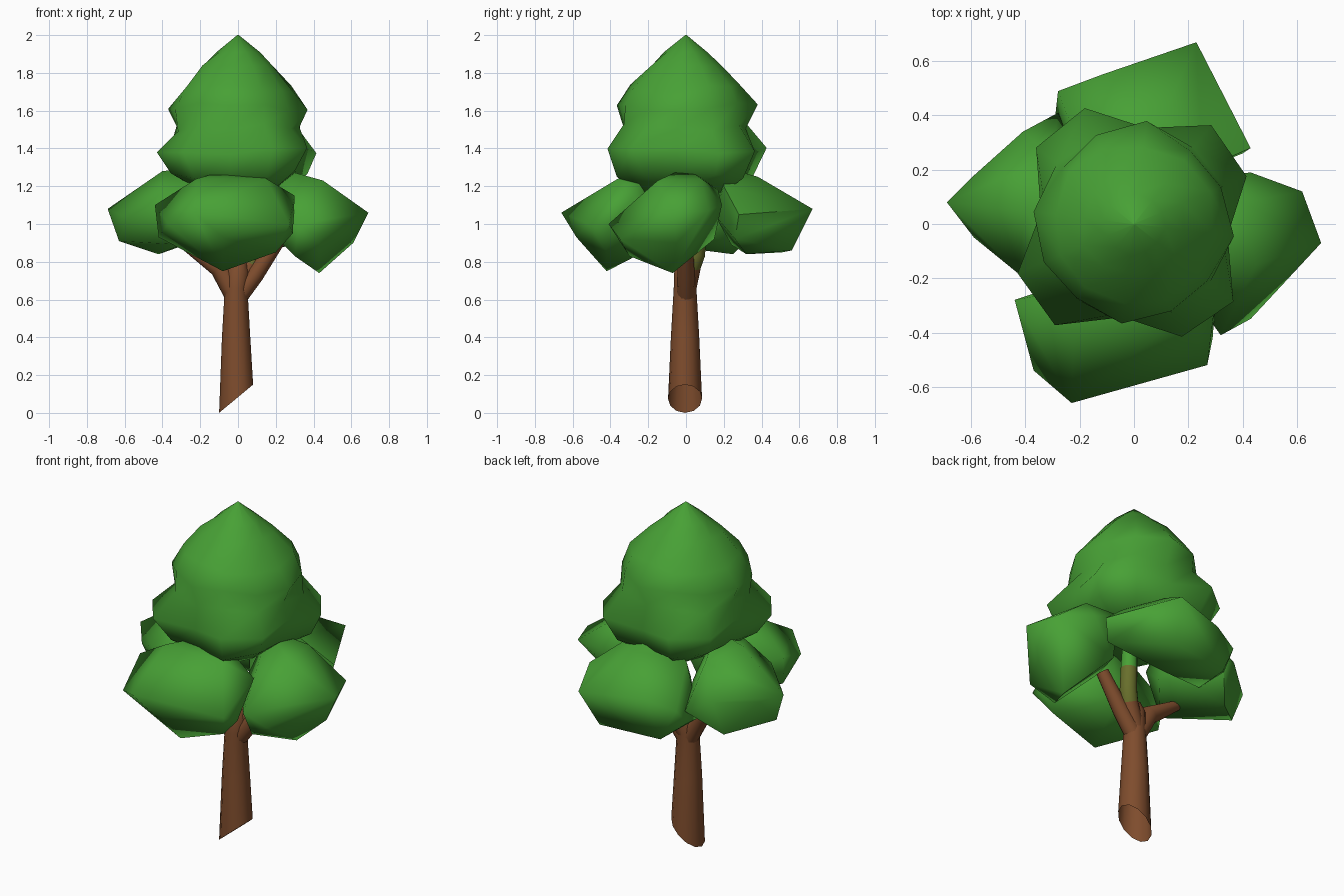
import bpy, bmesh, math
from mathutils import Vector

cube = bpy.data.objects.get("Cube")
if cube:
    bpy.data.objects.remove(cube)


def material(name, color):
    mat = bpy.data.materials.new(name)
    mat.use_nodes = True
    mat.diffuse_color = (*color, 1)
    mat.node_tree.nodes["Principled BSDF"].inputs["Base Color"].default_value = (*color, 1)
    return mat


leaf_green = material("leaf_green", (0.064, 0.355, 0.036))
bark_brown = material("bark_brown", (0.21, 0.073, 0.026))
moss_olive = material("moss_olive", (0.14, 0.16, 0.025))


def finish(name, bm, mats, sharp_angle):
    """Turn a bmesh into a smooth shaded object."""
    bmesh.ops.recalc_face_normals(bm, faces=bm.faces)
    mesh = bpy.data.meshes.new(name)
    bm.to_mesh(mesh)
    bm.free()
    for mat in mats:
        mesh.materials.append(mat)
    obj = bpy.data.objects.new(name, mesh)
    bpy.context.collection.objects.link(obj)
    bpy.ops.object.select_all(action="DESELECT")
    obj.select_set(True)
    bpy.context.view_layer.objects.active = obj
    bpy.ops.object.shade_smooth_by_angle(angle=math.radians(sharp_angle))
    return obj


def skin(bm, rings):
    """Bridge rings of points with quads, leaving the ends open."""
    loops = [[bm.verts.new(p) for p in ring] for ring in rings]
    count = len(loops[0])
    for low, high in zip(loops, loops[1:]):
        for i in range(count):
            j = (i + 1) % count
            bm.faces.new((low[i], low[j], high[j], high[i]))
    return loops


def tube(name, path, radii, mats, slant=0, sides=12):
    """Round tapering limb; slant shears the lowest ring into a sloped cut."""
    points = [Vector(p) for p in path]
    rings = []
    for i, (center, radius) in enumerate(zip(points, radii)):
        along = points[min(i + 1, len(points) - 1)] - points[max(i - 1, 0)]
        turn = Vector((0, 0, 1)).rotation_difference(along)
        ring = []
        for k in range(sides):
            a = math.tau * k / sides
            p = center + turn @ Vector((math.cos(a), math.sin(a), 0)) * radius
            if i == 0:
                p.z += slant * (p.x - center.x)
            ring.append(p)
        rings.append(ring)
    bm = bmesh.new()
    skin(bm, rings)
    return finish(name, bm, mats, 50)


def leaf_clump(name, points):
    """Faceted leaf mass wrapped tightly around a few corner points."""
    bm = bmesh.new()
    for p in points:
        bm.verts.new(p)
    result = bmesh.ops.convex_hull(bm, input=bm.verts)
    loose = {g for g in result["geom_interior"] if isinstance(g, bmesh.types.BMVert)}
    bmesh.ops.delete(bm, geom=list(loose), context="VERTS")
    finish(name, bm, [leaf_green], 65)


# Hollow trunk with a sloped cut at the foot
tube("trunk", [(-0.01, -0.005, 0.075), (-0.01, -0.005, 0.4), (-0.01, -0.005, 0.66),
               (0, 0, 0.75), (0.01, 0.005, 0.8)],
     [0.09, 0.075, 0.06, 0.062, 0.04], [bark_brown], slant=0.83)

# Central stem, mossy and then green as it enters the leaves
stem = tube("stem", [(0, 0, 0.66), (0.06, 0.03, 0.78), (0.085, 0.055, 0.84),
                     (0.085, 0.06, 0.96), (0.07, 0.06, 1.3)],
            [0.055, 0.05, 0.047, 0.045, 0.035], [bark_brown, moss_olive, leaf_green])
for face in stem.data.polygons:
    face.material_index = (face.center.z > 0.78) + (face.center.z > 0.96)

# Side branches
tube("left_branch", [(-0.01, 0, 0.6), (0.09, 0, 0.73), (0.22, 0, 0.92)],
     [0.05, 0.046, 0.035], [bark_brown])
tube("right_branch", [(-0.01, 0, 0.6), (-0.1, 0, 0.77), (-0.32, 0, 0.92)],
     [0.05, 0.052, 0.025], [bark_brown])

# Lower leaf clumps, one on each side, rising into the crown
leaf_clump("left_leaves", [
    (0.69, -0.07, 1.06), (0.62, 0.12, 1.07), (0.43, 0.19, 1.1), (0.43, -0.07, 0.74),
    (0.32, -0.41, 1.0), (0.43, -0.35, 0.92), (0.61, -0.05, 0.9), (0.45, -0.15, 1.23),
    (0.4, 0.08, 1.24), (0.3, -0.3, 0.83), (0.27, 0.15, 0.92), (0.2, 0, 1.3),
    (0.13, -0.15, 1.0), (0.25, 0.17, 1.18)])
leaf_clump("back_leaves", [
    (0.23, 0.67, 1.08), (0.17, 0.56, 0.86), (-0.12, 0.55, 1.08), (-0.28, 0.49, 1.03),
    (-0.29, 0.4, 0.93), (0.43, 0.28, 1.05), (0.4, 0.26, 0.92), (0.1, 0.38, 1.25),
    (-0.2, 0.28, 1.22), (0.25, 0.2, 1.2), (0.08, 0.32, 0.84), (-0.19, 0.51, 0.85),
    (0, 0.2, 1.3), (-0.25, 0.24, 0.89), (-0.15, 0.17, 1.08), (0.1, 0.15, 1.05)])
leaf_clump("right_leaves", [
    (-0.69, 0.08, 1.08), (-0.63, 0.06, 0.91), (-0.59, -0.05, 1.03), (-0.43, -0.18, 1.1),
    (-0.6, 0.17, 1.05), (-0.41, 0.34, 1.06), (-0.28, 0.41, 1.0), (-0.42, 0.25, 0.84),
    (-0.25, 0.22, 0.9), (-0.4, 0.05, 1.28), (-0.3, 0.25, 1.23), (-0.3, -0.14, 0.89),
    (-0.2, 0, 1.3), (-0.13, 0.05, 0.98), (-0.25, -0.2, 1.18), (-0.18, 0.19, 1.08)])
leaf_clump("front_leaves", [
    (-0.23, -0.66, 1.06), (-0.08, -0.58, 0.93), (0.27, -0.52, 1.0), (0.29, -0.42, 0.95),
    (-0.37, -0.54, 1.0), (-0.44, -0.28, 1.1), (-0.42, -0.3, 0.93), (-0.08, -0.42, 0.75),
    (0.2, -0.42, 0.85), (-0.22, -0.36, 1.24), (0.15, -0.36, 1.24), (0.3, -0.28, 1.15),
    (0, -0.2, 1.3), (0, -0.13, 0.9)])

# Crown: a pointed cap and a waist over four diagonal bulges, repeated by quarter turns
levels = [(1.18, (0.2, 0.25, 0.25)), (1.26, (0.31, 0.39, 0.38)), (1.39, (0.35, 0.46, 0.465)),
          (1.51, (0.325, 0.35, 0.355)), (1.62, (0.375, 0.355, 0.34)), (1.72, (0.29, 0.3, 0.3)),
          (1.84, (0.185, 0.2, 0.19)), (1.91, (0.115, 0.11, 0.11)), (2.0, (0.004,) * 3)]
bearings = (-7, 23, 52)
crown_rings = []
for n, (z, radii) in enumerate(levels):
    ring = []
    for quarter in range(4):
        for m, (bearing, radius) in enumerate(zip(bearings, radii)):
            a = math.radians(bearing + 90 * quarter)
            # gentle uneven dents, fading at the tip
            r = radius * (1 + 0.02 * math.sin(3 * n + 5 * m + 2 * quarter))
            lift = 0.02 * math.sin(2 * m + 3 * quarter + n) if z < 1.8 else 0
            ring.append((r * math.cos(a), r * math.sin(a), z + lift))
    crown_rings.append(ring)
bm = bmesh.new()
loops = skin(bm, crown_rings)
bm.faces.new(loops[0])
bm.faces.new(loops[-1])
finish("crown_leaves", bm, [leaf_green], 80)
